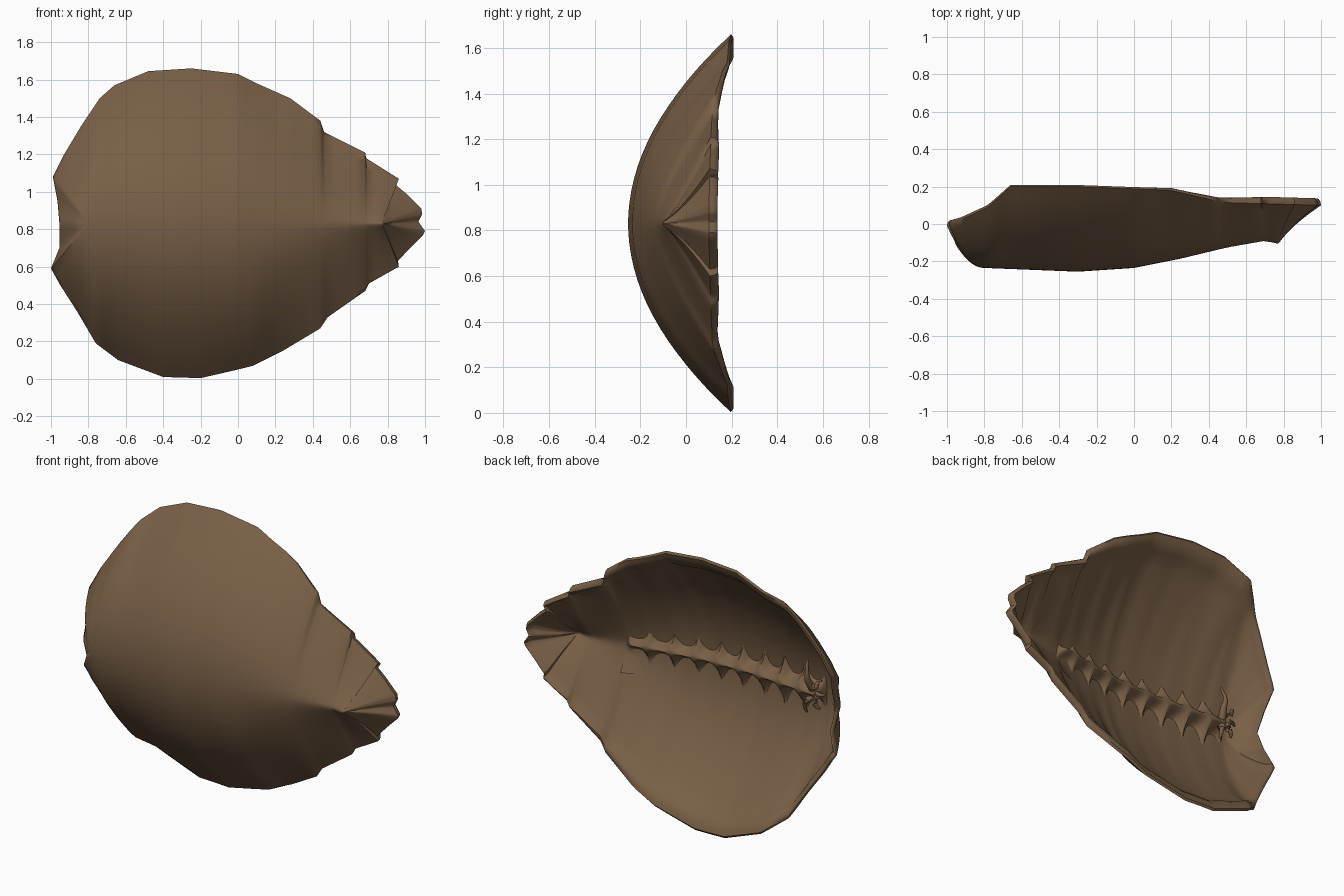
import bpy, bmesh, math, random
from mathutils import Vector

if "Cube" in bpy.data.objects:
    bpy.data.objects.remove(bpy.data.objects["Cube"])

random.seed(4)
MID = 0.83
brown = bpy.data.materials.new("shell brown")
brown.diffuse_color = (0.19, 0.115, 0.062, 1)
brown.use_nodes = True
brown.node_tree.nodes["Principled BSDF"].inputs["Base Color"].default_value = brown.diffuse_color

# outline halves in (x, z), paired point by point from the notch to the pointed end
UP = [(-.955,.83),(-.965,.95),(-.99,1.08),(-.93,1.2),(-.84,1.35),(-.74,1.5),(-.66,1.57),
      (-.48,1.645),(-.25,1.66),(0,1.63),(.1,1.58),(.28,1.5),(.44,1.38),(.46,1.32),(.68,1.21),
      (.685,1.18),(.86,1.07),(.84,1.04),(.9,.99),(.98,.91),(.985,.88),(.965,.84)]
LOW = [(-.955,.83),(-.955,.7),(-1,.59),(-.95,.5),(-.86,.36),(-.76,.19),(-.64,.1),
       (-.4,.01),(-.2,.004),(0,.05),(.08,.07),(.24,.15),(.44,.27),(.48,.33),(.68,.47),
       (.7,.51),(.86,.6),(.855,.63),(.92,.7),(.99,.77),(1,.79),(.965,.84)]
SPINE = [(-.8,-.235),(-.3,-.255),(0,-.235),(.25,-.185),(.5,-.125),(.7,-.09),(.77,-.105)]
RIM = [(-1,0),(-.93,.02),(-.78,.09),(-.66,.2),(-.3,.2),(.2,.18),(.47,.115),(1,.1)]


def lerp_table(tab, x):
    if x <= tab[0][0]:
        return tab[0][1]
    for (a, ya), (b, yb) in zip(tab, tab[1:]):
        if x <= b:
            return ya + (yb - ya) * (x - a) / (b - a)
    return tab[-1][1]


def rim_y(x, z):
    y = lerp_table(RIM, x)
    if x < -.9:                       # arched notch at the wide end
        y -= .12 * max(0, 1 - abs(z - MID) / .26)
    return y


def rise(t, xs):
    """Dome profile: rounded at the wide end, conical at the pointed end."""
    k = min(1, max(0, (xs - .1) / .67))
    p, e = 2 - 1.3 * k, .15 - .12 * k
    g = lambda s: (s * s + e * e) ** (p / 2) - e ** p
    return g(t) / g(1)


def subdivide(pts, n):
    out = []
    for a, b in zip(pts, pts[1:]):
        out += [(a[0] + (b[0] - a[0]) * i / n, a[1] + (b[1] - a[1]) * i / n) for i in range(n)]
    return out + [pts[-1]]


def finish(name, bm, angle=40):
    bmesh.ops.remove_doubles(bm, verts=bm.verts, dist=.0004)
    bmesh.ops.recalc_face_normals(bm, faces=bm.faces)
    me = bpy.data.meshes.new(name)
    bm.to_mesh(me)
    bm.free()
    me.materials.append(brown)
    ob = bpy.data.objects.new(name, me)
    bpy.context.collection.objects.link(ob)
    bpy.ops.object.select_all(action='DESELECT')
    ob.select_set(True)
    bpy.context.view_layer.objects.active = ob
    bpy.ops.object.shade_smooth_by_angle(angle=math.radians(angle))
    return ob


def grid_faces(bm, rows):
    for r, s in zip(rows, rows[1:]):
        for i in range(len(r) - 1):
            bm.faces.new((r[i], r[i + 1], s[i + 1], s[i]))


# domed shell: outer skin, folded rim and inner skin in one sweep per half
ts = [0, .025, .06, .11] + [.11 + .89 * i / 14 for i in range(1, 15)]
sweep = [(t, 0) for t in ts] + [(.985, .022), (.955, .038), (.92, .05), (.885, .045), (.865, .03)]
sweep += [(t, .028) for t in reversed(ts) if t < .85]
bm = bmesh.new()
up, low = subdivide(UP, 4), subdivide(LOW, 4)
for half in (up, low):
    rows = []
    for j, (x, z) in enumerate(half):
        xs = min(.77, max(-.8, (up[j][0] + low[j][0]) / 2))
        ys, yr = lerp_table(SPINE, xs), rim_y(x, z)
        row = []
        for i, (t, off) in enumerate(sweep):
            y = ys + (yr - ys) * rise(t, xs) + off
            if i > len(ts) + 4 and .1 < t < .8:      # faint inner ribs
                y += .004 * math.sin(xs * 2 * math.pi / .155) * math.sin(math.pi * t)
            row.append(bm.verts.new((xs + (x - xs) * t, y, MID + (z - MID) * t)))
        rows.append(row)
    grid_faces(bm, rows)
finish("domed_shell", bm, 50)

# scalloped ridge along the inside of the dome
X0, X1, N, M = .47, -.8, 112, 28
bm = bmesh.new()
rows = []
for i in range(N + 1):
    u = i / N
    x = X0 + (X1 - X0) * u
    lobe = abs(math.sin(math.pi * u * 9))            # nine hollows per side
    ease = min(1, u / .04, (1 - u) / .03)
    width = .022 + .012 * u + (.045 + .035 * u) * (1 - lobe) ** 1.5
    row = []
    for j in range(M + 1):
        v = -1 + 2 * j / M
        v = v * abs(v) ** .4
        dz = v * .17
        half = 0.83 - .35 * max(0, (x - .1) / .4) ** 1.2
        base = lerp_table(SPINE, x) + (.18 - lerp_table(SPINE, x)) * rise(abs(dz) / half, x)
        h = (.055 + .045 * u) * ease * math.exp(-(dz / width) ** 2)
        row.append(bm.verts.new((x, base + .02 + h, MID + .02 + dz)))
    rows.append(row)
grid_faces(bm, rows)
finish("scalloped_ridge", bm, 60)


# gnarled prongs where the ridge meets the wide end
def prong(bm, pts, r):
    rings = []
    for i, p in enumerate(pts):
        a = (Vector(pts[min(i + 1, len(pts) - 1)]) - Vector(pts[max(i - 1, 0)])).normalized()
        s = a.orthogonal().normalized()
        q = a.cross(s)
        rad = r * (1 - .75 * i / (len(pts) - 1))
        rings.append([bm.verts.new(Vector(p) + rad * (math.cos(k) * s + math.sin(k) * q))
                      for k in [2 * math.pi * n / 8 for n in range(8)]])
    for a, b in zip(rings, rings[1:]):
        for k in range(8):
            bm.faces.new((a[k], a[(k + 1) % 8], b[(k + 1) % 8], b[k]))
    bm.faces.new(rings[-1])
    bm.faces.new(rings[0])


bm = bmesh.new()
for dx, dz, length in [(.02, .2, 1), (-.07, .1, .8), (-.1, 0, .7), (-.07, -.09, .8), (.03, -.11, .9)]:
    pts = []
    for i in range(6):
        s = i / 5
        w = .012 * random.uniform(-1, 1)
        pts.append((-.74 + dx * s + w, -.17 + .07 * math.sin(s * 2.4) * length, MID + .02 + dz * s + w))
    prong(bm, pts, .026)
finish("ridge_prongs", bm, 60)
